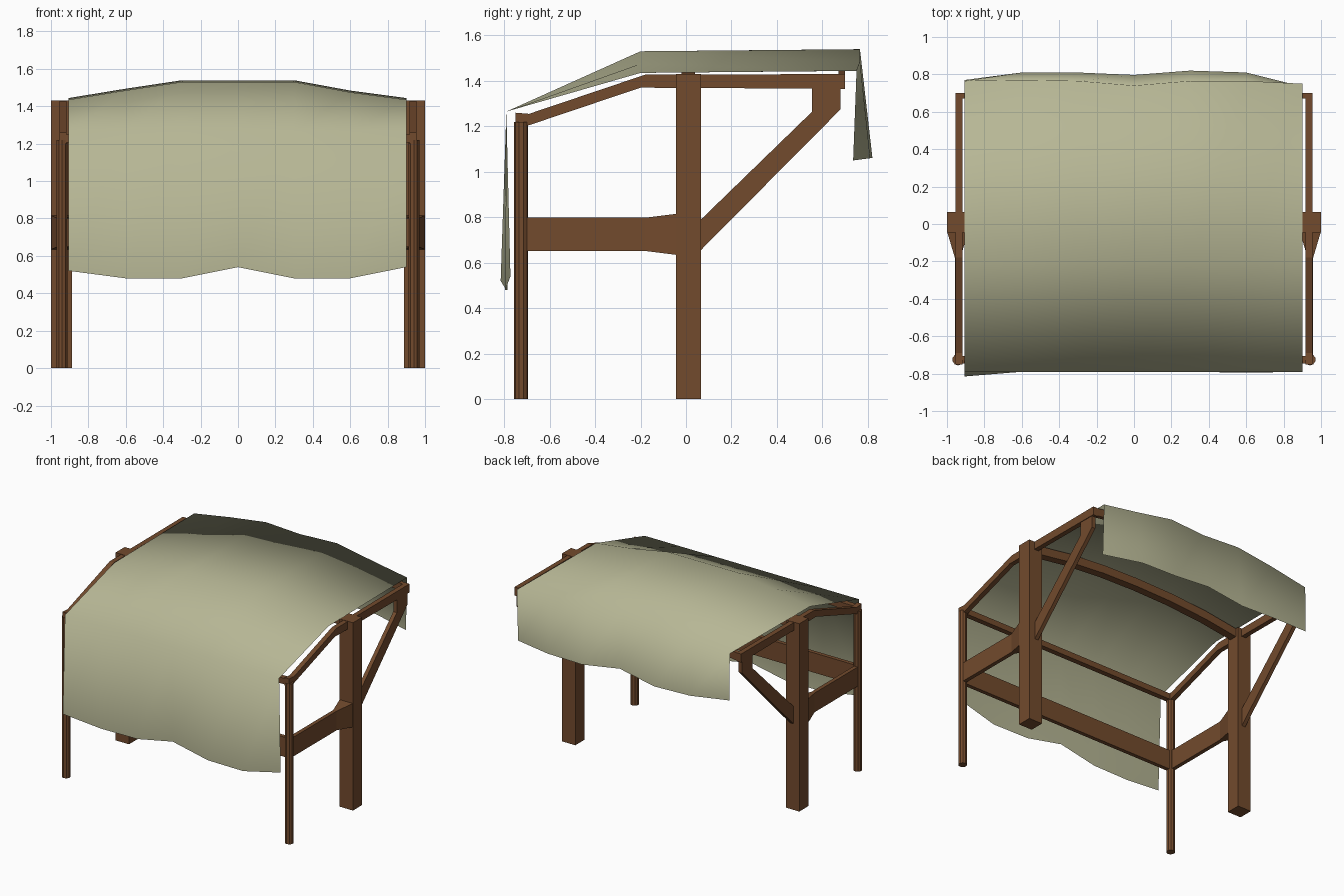
import bpy, bmesh, math

if "Cube" in bpy.data.objects:
    bpy.data.objects.remove(bpy.data.objects["Cube"])


def material(name, rgb):
    m = bpy.data.materials.new(name)
    m.diffuse_color = (*rgb, 1)
    m.use_nodes = True
    m.node_tree.nodes["Principled BSDF"].inputs["Base Color"].default_value = m.diffuse_color
    return m


WOOD = material("brown wood", (0.17, 0.069, 0.026))
CLOTH = material("olive canvas", (0.47, 0.47, 0.30))


def finish(name, bm, mat):
    bmesh.ops.recalc_face_normals(bm, faces=bm.faces)
    me = bpy.data.meshes.new(name)
    bm.to_mesh(me)
    bm.free()
    me.materials.append(mat)
    ob = bpy.data.objects.new(name, me)
    bpy.context.collection.objects.link(ob)
    return ob


def loft(name, rings):
    """Closed solid through rings of equal point count."""
    bm = bmesh.new()
    vs = [[bm.verts.new(p) for p in r] for r in rings]
    n = len(vs[0])
    for a, b in zip(vs, vs[1:]):
        for i in range(n):
            j = (i + 1) % n
            bm.faces.new((a[i], a[j], b[j], b[i]))
    bm.faces.new(vs[0])
    bm.faces.new(vs[-1])
    return finish(name, bm, WOOD)


def box(name, x0, x1, y0, y1, z0, z1):
    return loft(name, [[(x, y0, z0), (x, y1, z0), (x, y1, z1), (x, y0, z1)]
                       for x in (x0, x1)])


def side_prism(name, profile, x0, x1):
    """Profile in the y-z plane, extruded across x."""
    return loft(name, [[(x, y, z) for y, z in profile] for x in (x0, x1)])


def arch(name, half, y0, y1, z0, z1, rise):
    """Segmented beam curving up between the sides."""
    rings = []
    for i in range(7):
        t = i / 3 - 1
        dz = rise * (1 - abs(t) ** 2.2)
        rings.append([(t * half, y0, z0 + dz), (t * half, y1, z0 + dz),
                      (t * half, y1, z1 + dz), (t * half, y0, z1 + dz)])
    return loft(name, rings)


for s, side in ((-1, "left"), (1, "right")):
    # Main square post
    box(f"main_post_{side}", s * 0.887, s * 1.0, -0.045, 0.065, 0, 1.43)

    # Round front post
    ring = [(s * 0.94 + 0.031 * math.cos(a), -0.725 + 0.031 * math.sin(a))
            for a in (math.tau * (i + 0.5) / 10 for i in range(10))]
    loft(f"front_post_{side}", [[(x, y, z) for x, y in ring] for z in (0, 1.22)])

    # Bent roof beam
    side_prism(f"roof_beam_{side}",
               [(-0.75, 1.2), (-0.69, 1.205), (-0.2, 1.37), (0.7, 1.365),
                (0.7, 1.43), (-0.18, 1.427), (-0.69, 1.255), (-0.75, 1.26)],
               s * 0.918, s * 0.955)

    # Diagonal rear brace
    side_prism(f"rear_brace_{side}",
               [(0.05, 0.64), (0.68, 1.275), (0.68, 1.37), (0.555, 1.37),
                (0.555, 1.265), (0.05, 0.775)], s * 0.92, s * 0.95)

    # Lower side rail, flaring where it meets the main post
    loft(f"side_rail_{side}",
         [[(s * (0.943 - w), y, 0.725 - h), (s * (0.943 + w), y, 0.725 - h),
           (s * (0.943 + w), y, 0.725 + h), (s * (0.943 - w), y, 0.725 + h)]
          for y, w, h in ((-0.72, 0.015, 0.073), (-0.18, 0.015, 0.073),
                          (-0.045, 0.055, 0.09), (-0.03, 0.055, 0.09))])

# Cross members
box("front_lower_rail", -0.94, 0.94, -0.74, -0.71, 0.65, 0.80)
box("front_upper_rail", -0.94, 0.94, -0.745, -0.705, 1.205, 1.25)
arch("middle_arch", 0.92, -0.02, 0.04, 1.36, 1.425, 0.075)
arch("rear_arch", 0.95, 0.67, 0.70, 1.365, 1.425, 0.075)

# Draped canvas: seven columns, each a strip from front hem to back hem
xs = [-0.905, -0.6, -0.3, 0, 0.3, 0.6, 0.9]
front_hem_y = [-0.815, -0.79, -0.785, -0.785, -0.79, -0.795, -0.772]
front_hem_z = [0.52, 0.48, 0.48, 0.54, 0.48, 0.48, 0.54]
crown_z = [1.44, 1.49, 1.535, 1.535, 1.535, 1.48, 1.44]
back_y = [0.765, 0.77, 0.765, 0.74, 0.765, 0.765, 0.75]
back_hem_y = [0.77, 0.81, 0.81, 0.797, 0.82, 0.81, 0.735]
back_hem_z = [1.09, 1.06, 1.05, 1.10, 1.06, 1.06, 1.05]
bm = bmesh.new()
grid = []
for i, x in enumerate(xs):
    strip = [(front_hem_y[i], front_hem_z[i]), (-0.79, 1.265),
             (-0.2, crown_z[i] - 0.005), (back_y[i], crown_z[i] + 0.004),
             (back_hem_y[i], back_hem_z[i])]
    grid.append([bm.verts.new((x, y, z)) for y, z in strip])
for a, b in zip(grid, grid[1:]):
    for j in range(4):
        f = bm.faces.new((a[j], b[j], b[j + 1], a[j + 1]))
        f.smooth = True
finish("canvas_cover", bm, CLOTH)
